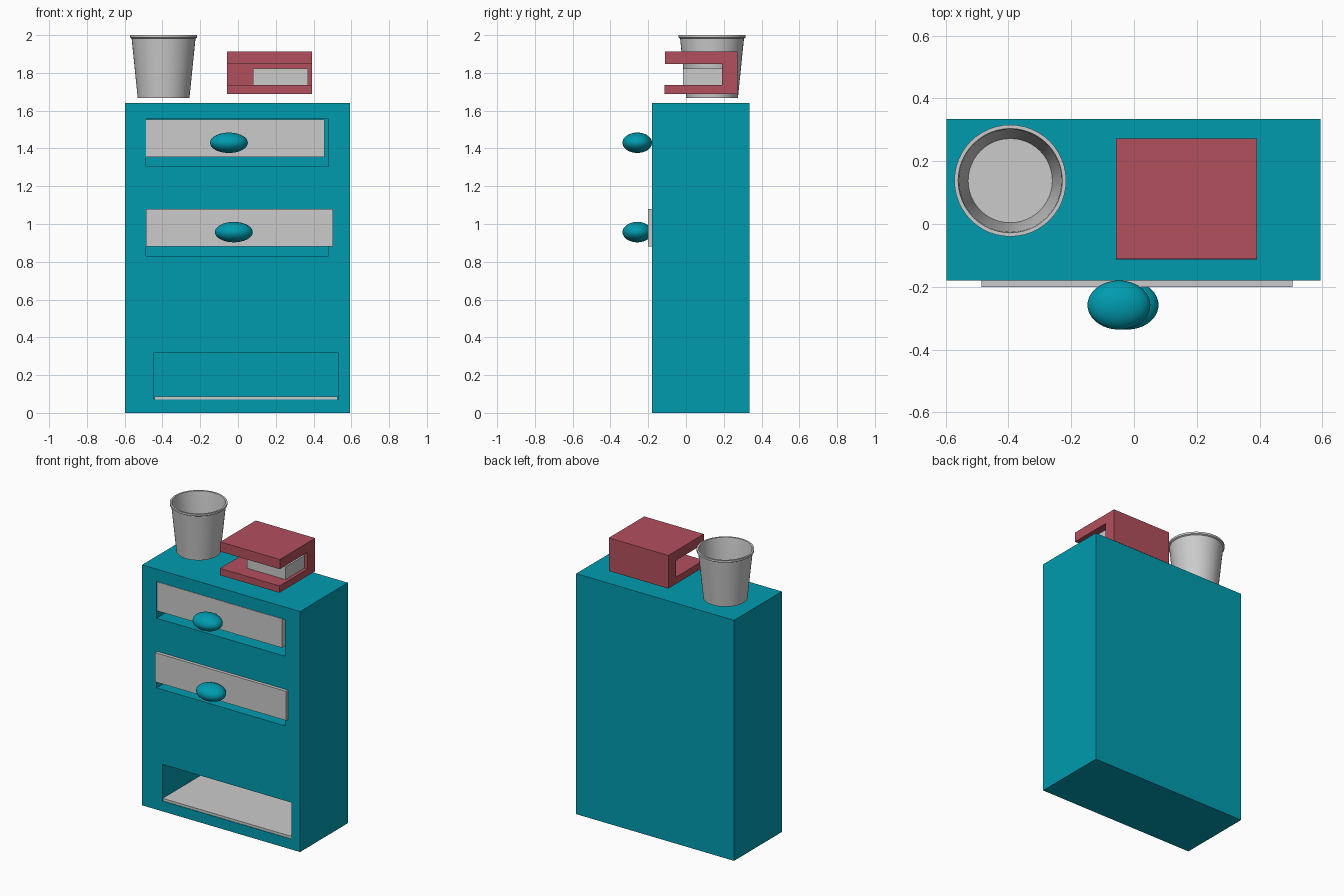
import bpy, bmesh, math
from mathutils import Matrix

if "Cube" in bpy.data.objects:
    bpy.data.objects.remove(bpy.data.objects["Cube"])


def material(name, rgb):
    m = bpy.data.materials.new(name)
    m.diffuse_color = (*rgb, 1)
    m.use_nodes = True
    m.node_tree.nodes["Principled BSDF"].inputs["Base Color"].default_value = m.diffuse_color
    return m


TEAL = material("teal", (0.0, 0.33, 0.43))
RED = material("red", (0.45, 0.08, 0.11))


def add(name, bm, mat=None):
    me = bpy.data.meshes.new(name)
    bmesh.ops.recalc_face_normals(bm, faces=bm.faces)
    bm.to_mesh(me)
    bm.free()
    ob = bpy.data.objects.new(name, me)
    bpy.context.collection.objects.link(ob)
    if mat:
        me.materials.append(mat)
    return ob


def smooth(ob, angle=35):
    bpy.ops.object.select_all(action='DESELECT')
    ob.select_set(True)
    bpy.context.view_layer.objects.active = ob
    bpy.ops.object.shade_smooth_by_angle(angle=math.radians(angle))


def box(name, x, y, z, mat=None):
    bm = bmesh.new()
    bmesh.ops.create_cube(bm, size=1)
    for v in bm.verts:
        v.co = [(r[0] + r[1]) / 2 + c * (r[1] - r[0]) for r, c in zip((x, y, z), v.co)]
    return add(name, bm, mat)


# Cabinet with three drawer openings
cabinet = box("cabinet", (-0.597, 0.594), (-0.18, 0.335), (0, 1.64), TEAL)
openings = {"top": ((-0.488, 0.48), (1.305, 1.555)),
            "middle": ((-0.488, 0.48), (0.83, 1.08)),
            "bottom": ((-0.445, 0.53), (0.07, 0.32))}
for label, (x, z) in openings.items():
    cutter = box(label + "_opening_cutter", x, (-0.3, 0.29), z)
    cutter.hide_render = True
    cutter.hide_viewport = True
    mod = cabinet.modifiers.new(label + "_opening", 'BOOLEAN')
    mod.operation = 'DIFFERENCE'
    mod.solver = 'EXACT'
    mod.object = cutter

# Drawers and the flat bottom tray
box("top_drawer", (-0.486, 0.457), (-0.178, 0.28), (1.355, 1.552))
box("middle_drawer", (-0.486, 0.504), (-0.20, 0.28), (0.88, 1.079))
box("bottom_tray", (-0.443, 0.528), (-0.178, 0.28), (0.071, 0.088))

# Oval drawer knobs
for label, x, z in (("top", -0.048, 1.43), ("middle", -0.022, 0.957)):
    bm = bmesh.new()
    bmesh.ops.create_uvsphere(bm, u_segments=48, v_segments=24, radius=1)
    bmesh.ops.transform(bm, verts=bm.verts, matrix=Matrix.Translation((x, -0.258, z))
                        @ Matrix.Diagonal((0.1, 0.078, 0.054, 1)))
    smooth(add(label + "_knob", bm, TEAL))

# Waste bin: lathed tapered cup with a thin rolled rim
profile = [(0, 1.667), (0.137, 1.667), (0.169, 1.982), (0.178, 1.987), (0.178, 2.0),
           (0.166, 2.0), (0.163, 1.985), (0.134, 1.68), (0, 1.68)]
bm = bmesh.new()
verts = [bm.verts.new((r, 0, z)) for r, z in profile]
edges = [bm.edges.new(p) for p in zip(verts, verts[1:])]
bmesh.ops.spin(bm, geom=verts + edges, cent=(0, 0, 0), axis=(0, 0, 1),
               angle=2 * math.pi, steps=48)
bmesh.ops.remove_doubles(bm, verts=bm.verts, dist=1e-4)
bmesh.ops.translate(bm, verts=bm.verts, vec=(-0.394, 0.138, 0))
smooth(add("waste_bin", bm), 30)

# Red holder: C-shaped side profile extruded across x
section = [(-0.113, 1.688), (0.272, 1.688), (0.272, 1.914), (-0.11, 1.914),
           (-0.11, 1.848), (0.19, 1.848), (0.19, 1.735), (-0.113, 1.735)]
bm = bmesh.new()
face = bm.faces.new([bm.verts.new((-0.057, y, z)) for y, z in section])
ext = bmesh.ops.extrude_face_region(bm, geom=[face], use_keep_orig=True)
bmesh.ops.translate(bm, vec=(0.449, 0, 0),
                    verts=[g for g in ext["geom"] if isinstance(g, bmesh.types.BMVert)])
add("holder", bm, RED)

# Grey block resting inside the holder
box("holder_block", (0.08, 0.37), (-0.016, 0.195), (1.734, 1.822))
